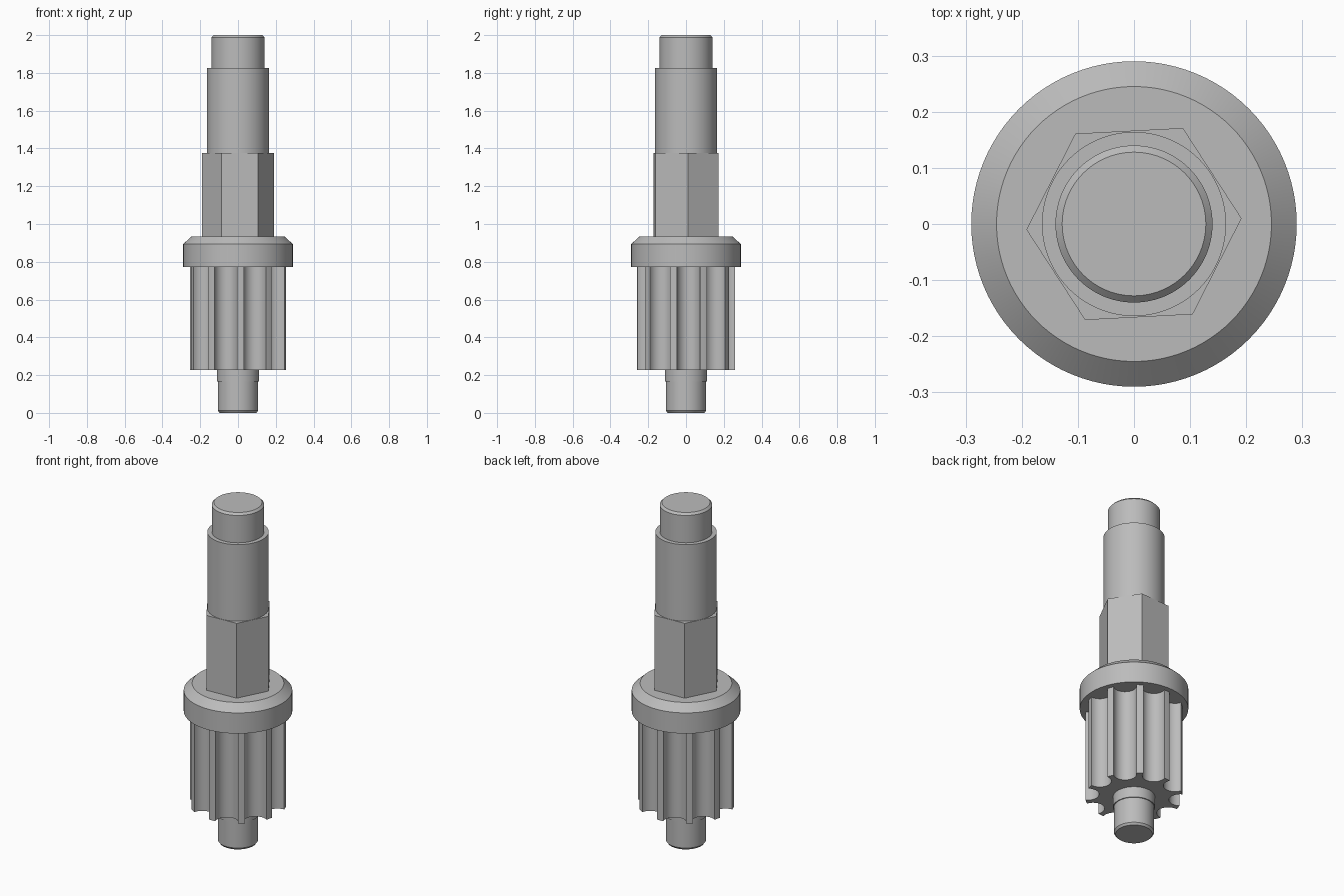
import bpy
import bmesh
from math import sin, cos, pi, radians

cube = bpy.data.objects.get("Cube")
if cube:
    bpy.data.objects.remove(cube, do_unlink=True)

# Single plain steel colour
steel = bpy.data.materials.new("steel_grey")
steel.use_nodes = True
color = (0.5, 0.5, 0.5, 1)
steel.diffuse_color = color
steel.node_tree.nodes["Principled BSDF"].inputs["Base Color"].default_value = color

TURN = radians(3)   # shared rotation of hexagon and gear


def finish(name, bm):
    bmesh.ops.recalc_face_normals(bm, faces=bm.faces)
    mesh = bpy.data.meshes.new(name)
    bm.to_mesh(mesh)
    bm.free()
    obj = bpy.data.objects.new(name, mesh)
    bpy.context.collection.objects.link(obj)
    mesh.materials.append(steel)
    bpy.ops.object.select_all(action='DESELECT')
    obj.select_set(True)
    bpy.context.view_layer.objects.active = obj
    bpy.ops.object.shade_smooth_by_angle(angle=radians(25))
    return obj


def lathe(name, profile, sides=96):
    """Closed solid of revolution from (radius, height) pairs."""
    bm = bmesh.new()
    rings = [[bm.verts.new((r * cos(2 * pi * i / sides), r * sin(2 * pi * i / sides), z))
              for i in range(sides)] for r, z in profile]
    for low, high in zip(rings, rings[1:]):
        for i in range(sides):
            j = (i + 1) % sides
            bm.faces.new((low[i], low[j], high[j], high[i]))
    bm.faces.new(rings[0][::-1])
    bm.faces.new(rings[-1])
    return finish(name, bm)


def prism(name, outline, z0, z1):
    """Extrude a flat outline between two heights."""
    bm = bmesh.new()
    base = bm.faces.new([bm.verts.new((x, y, z0)) for x, y in outline])
    out = bmesh.ops.extrude_face_region(bm, geom=[base], use_keep_orig=True)
    top = [g for g in out["geom"] if isinstance(g, bmesh.types.BMVert)]
    bmesh.ops.translate(bm, verts=top, vec=(0, 0, z1 - z0))
    return finish(name, bm)


def gear_outline(teeth=10, tip=0.26, centre=0.25, groove=0.062, steps=14):
    """Narrow rounded lands separated by circular grooves."""
    # Where the groove circle meets the tip circle
    along = (tip**2 + centre**2 - groove**2) / (2 * centre)
    across = (tip**2 - along**2) ** 0.5
    half = math_angle(across, along)
    start = math_angle(across, along - centre)
    pitch = 2 * pi / teeth
    points = []
    for k in range(teeth):
        mid = TURN - pi / 2 + k * pitch + pitch / 2
        # Groove wall, swept through the root
        for s in range(steps + 1):
            a = -start - (2 * pi - 2 * start) * s / steps
            x, y = centre + groove * cos(a), groove * sin(a)
            points.append((x * cos(mid) - y * sin(mid), x * sin(mid) + y * cos(mid)))
        # Land on the tip circle
        land = pitch - 2 * half
        for s in (1, 2):
            a = mid + half + land * s / 3
            points.append((tip * cos(a), tip * sin(a)))
    return points


def math_angle(y, x):
    from math import atan2
    return atan2(y, x)


# Stepped lower pin with chamfered end
lathe("lower_pin", [(0.098, 0), (0.107, 0.012), (0.107, 0.165), (0.112, 0.165), (0.112, 0.24)])

# Grooved gear
prism("gear", gear_outline(), 0.228, 0.775)

# Collar with sloped upper rim
lathe("collar", [(0.29, 0.772), (0.29, 0.894), (0.245, 0.935)])

# Hexagonal section
hexagon = [(0.192 * cos(TURN + i * pi / 3), 0.192 * sin(TURN + i * pi / 3)) for i in range(6)]
prism("hex_section", hexagon, 0.93, 1.376)

# Upper shaft and chamfered top journal
lathe("upper_shaft", [(0.164, 1.37), (0.164, 1.827)])
lathe("top_journal", [(0.14, 1.82), (0.14, 1.988), (0.128, 2)])
